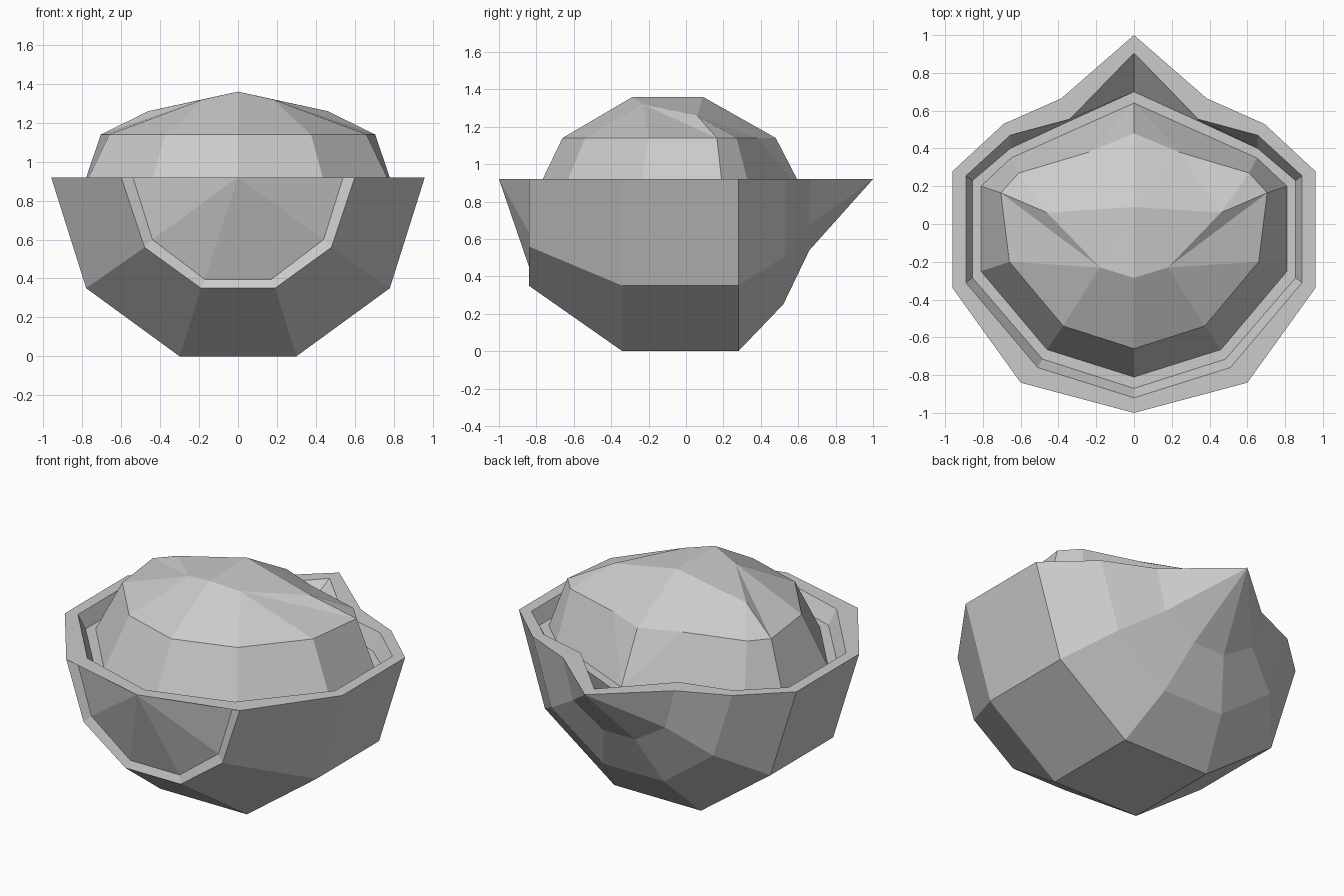
import bpy
import bmesh

cube = bpy.data.objects.get("Cube")
if cube:
    bpy.data.objects.remove(cube, do_unlink=True)

# The single flat colour
grey = bpy.data.materials.new("plain_grey")
grey.use_nodes = True
grey_value = (0.6, 0.6, 0.6, 1)
grey.diffuse_color = grey_value
for node in grey.node_tree.nodes:
    if node.type == 'BSDF_PRINCIPLED':
        node.inputs["Base Color"].default_value = grey_value
        node.inputs["Roughness"].default_value = 0.8


def level(z, outline):
    """Lift a flat half outline (x, y) to one height."""
    return [(x, y, z) for x, y in outline]


def section(y, profile):
    """Stand a half cross-section (x, z) at one depth."""
    return [(x, y, z) for x, z in profile]


def polygon(bm, *points):
    """Add one face of the half model."""
    bm.faces.new([bm.verts.new(p) for p in points])


def loft(bm, first, second):
    """Join two matching half outlines with quads."""
    for i in range(len(first) - 1):
        polygon(bm, first[i], first[i + 1], second[i + 1], second[i])


def fan(bm, tip, outline):
    """Join an outline to a tip with triangles."""
    for a, b in zip(outline, outline[1:]):
        polygon(bm, tip, a, b)


def finish(name, bm):
    """Mirror the half, weld it shut and make a flat shaded object."""
    for face in list(bm.faces):
        polygon(bm, *[(-v.co.x, v.co.y, v.co.z) for v in reversed(face.verts)])
    bmesh.ops.remove_doubles(bm, verts=bm.verts, dist=0.001)
    bmesh.ops.recalc_face_normals(bm, faces=bm.faces)
    mesh = bpy.data.meshes.new(name)
    bm.to_mesh(mesh)
    bm.free()
    mesh.materials.append(grey)
    obj = bpy.data.objects.new(name, mesh)
    bpy.context.scene.collection.objects.link(obj)
    return obj


# ---------------------------------------------------------------- bowl
RIM = 0.92
FLOOR = 0.83
bowl = bmesh.new()

# Straight middle and tapered front of the hull
hull = [(0.96, RIM), (0.78, 0.35), (0.3, 0), (0, 0)]
hull_back = section(0.28, hull)
hull_front = section(-0.34, hull)
mouth = section(-0.84, [(0.6, RIM), (0.48, 0.56), (0.19, 0.35), (0, 0.35)])
loft(bowl, hull_back, hull_front)
loft(bowl, hull_front, mouth)

# Bevelled frame and pointed plug at the front
frame = section(-0.82, [(0.54, RIM), (0.44, 0.6), (0.17, 0.395), (0, 0.395)])
beak = (0, -1, RIM)
loft(bowl, mouth, frame)
fan(bowl, beak, frame)

# Faceted back rising to the rear point
tail = (0, 1, RIM)
rim_side, rim_neck = (0.69, 0.53, RIM), (0.385, 0.665, RIM)
cheek, neck = (0.56, 0.53, 0.51), (0.32, 0.66, 0.67)
keel_low, keel_high = (0.21, 0.52, 0.25), (0.11, 0.66, 0.54)
keel_low_mid, keel_high_mid = (0, 0.52, 0.25), (0, 0.66, 0.54)
corner, side, base, base_mid = hull_back
loft(bowl, [corner, side], [rim_side, cheek])
loft(bowl, [side, base, base_mid], [cheek, keel_low, keel_low_mid])
loft(bowl, [cheek, keel_low, keel_low_mid], [neck, keel_high, keel_high_mid])
loft(bowl, [rim_side, cheek], [rim_neck, neck])
fan(bowl, tail, [rim_neck, neck, keel_high, keel_high_mid])

# Flat rim, inner wall and floor
rim_outer = [tail, rim_neck, rim_side, corner, hull_front[0], mouth[0], beak]
rim_inner = level(RIM, [(0, 0.905), (0.34, 0.555), (0.655, 0.47), (0.89, 0.255),
                        (0.89, -0.31), (0.51, -0.76), (0, -0.92)])
floor_edge = level(FLOOR, [(0, 0.7), (0.33, 0.55), (0.655, 0.4), (0.855, 0.23),
                           (0.855, -0.285), (0.485, -0.715), (0, -0.87)])
loft(bowl, rim_outer, rim_inner)
polygon(bowl, mouth[0], frame[0], beak)
loft(bowl, rim_inner, floor_edge)
fan(bowl, (0, 0, FLOOR), floor_edge)
finish("bowl", bowl)

# ---------------------------------------------------------------- dome
dome = bmesh.new()
foot = level(FLOOR, [(0, 0.64), (0.65, 0.35), (0.81, 0.2), (0.81, -0.25),
                     (0.46, -0.665), (0, -0.81)])
waist = level(1.14, [(0, 0.48), (0.24, 0.38), (0.61, 0.27), (0.705, 0.165),
                     (0.66, -0.2), (0.375, -0.54), (0, -0.66)])
crown_back, crown_front = (0, 0.09, 1.36), (0, -0.285, 1.36)
shoulder, brow = (0.46, 0.06, 1.26), (0.18, -0.23, 1.32)

# Lower wall of the dome
polygon(dome, foot[0], waist[1], waist[0])
polygon(dome, foot[0], foot[1], waist[2], waist[1])
loft(dome, foot[1:], waist[2:])
fan(dome, (0, 0, FLOOR), foot)

# Faceted top of the dome
fan(dome, crown_back, [waist[0], waist[1], shoulder, brow, crown_front])
fan(dome, shoulder, [waist[1], waist[2], waist[3], brow])
fan(dome, brow, waist[3:6])
polygon(dome, crown_front, brow, waist[5], waist[6])
finish("dome", dome)
